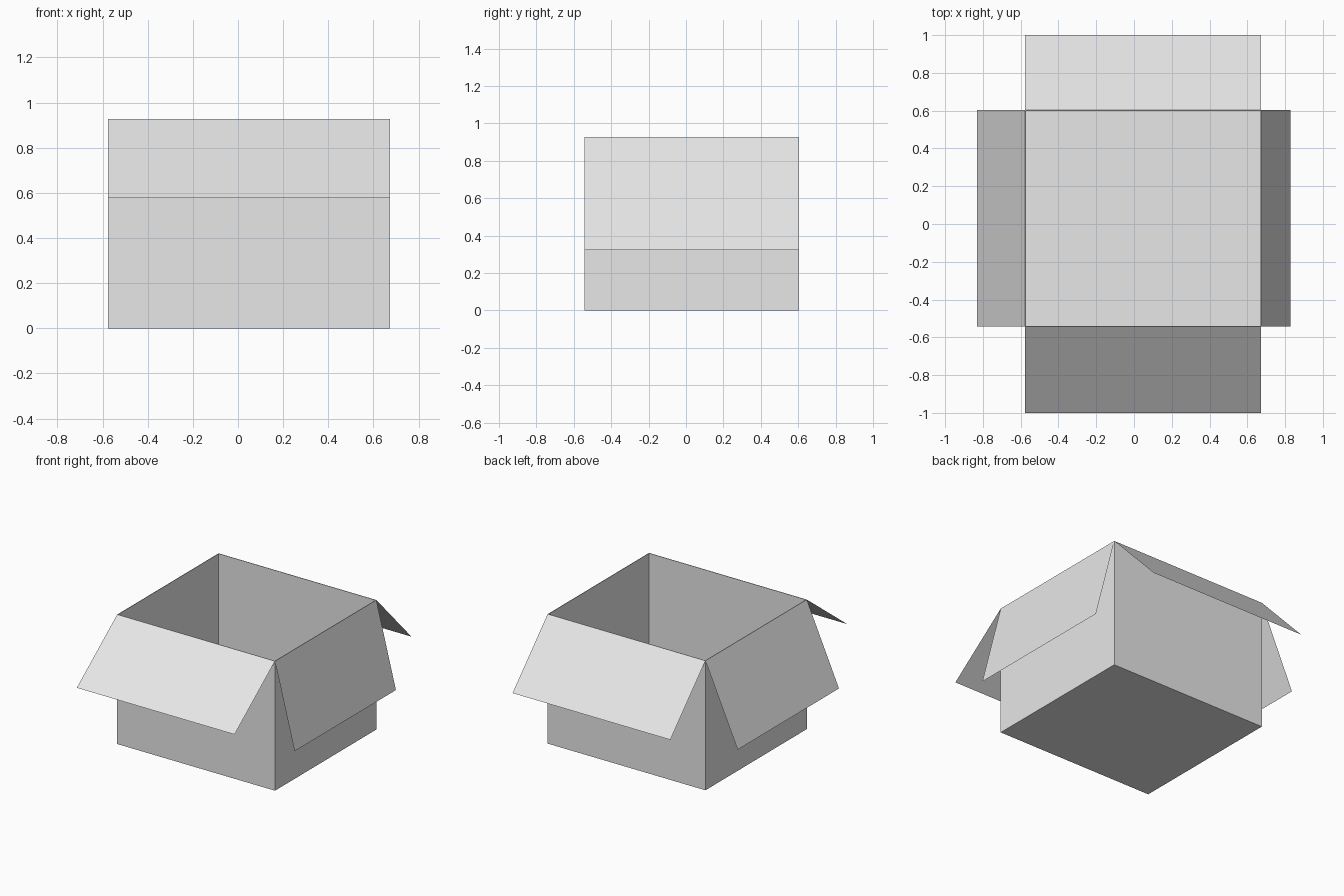
import bpy, bmesh
from mathutils import Vector

cube = bpy.data.objects.get("Cube")
if cube:
    bpy.data.objects.remove(cube, do_unlink=True)

# Plain grey card
card = bpy.data.materials.new("grey_card")
card.use_nodes = True
card.diffuse_color = (0.8, 0.8, 0.8, 1)
card.node_tree.nodes["Principled BSDF"].inputs["Base Color"].default_value = card.diffuse_color

LEFT, RIGHT, FRONT, BACK, TOP = -0.576, 0.673, -0.543, 0.603, 0.927


def add_object(name, bm):
    mesh = bpy.data.meshes.new(name)
    bm.to_mesh(mesh)
    bm.free()
    mesh.materials.append(card)
    obj = bpy.data.objects.new(name, mesh)
    bpy.context.collection.objects.link(obj)
    return obj


# Open box with thin walls
bm = bmesh.new()
bmesh.ops.create_cube(bm, size=1)
bmesh.ops.scale(bm, vec=(RIGHT - LEFT, BACK - FRONT, TOP), verts=bm.verts)
bmesh.ops.translate(bm, vec=((LEFT + RIGHT) / 2, (FRONT + BACK) / 2, TOP / 2), verts=bm.verts)
lid = [f for f in bm.faces if f.normal.z > 0.9]
bmesh.ops.delete(bm, geom=lid, context='FACES_ONLY')
box = add_object("box_body", bm)
walls = box.modifiers.new("wall_thickness", 'SOLIDIFY')
walls.thickness = 0.006
walls.offset = -1


# Flaps are single sheets folded out and down from the rim
def add_flap(name, start, end, outward, drop):
    a, b = Vector((*start, TOP)), Vector((*end, TOP))
    fold = Vector((*outward, -drop))
    bm = bmesh.new()
    bm.faces.new([bm.verts.new(p) for p in (a + fold, b + fold, b, a)])
    add_object(name, bm)


add_flap("front_flap", (LEFT, FRONT), (RIGHT, FRONT), (0, -1 - FRONT), 0.35)
add_flap("back_flap", (RIGHT, BACK), (LEFT, BACK), (0, 1 - BACK), 0.414)
add_flap("flap_positive_x", (RIGHT, FRONT), (RIGHT, BACK), (0.155, 0), 0.603)
add_flap("flap_negative_x", (LEFT, BACK), (LEFT, FRONT), (-0.255, 0), 0.568)
